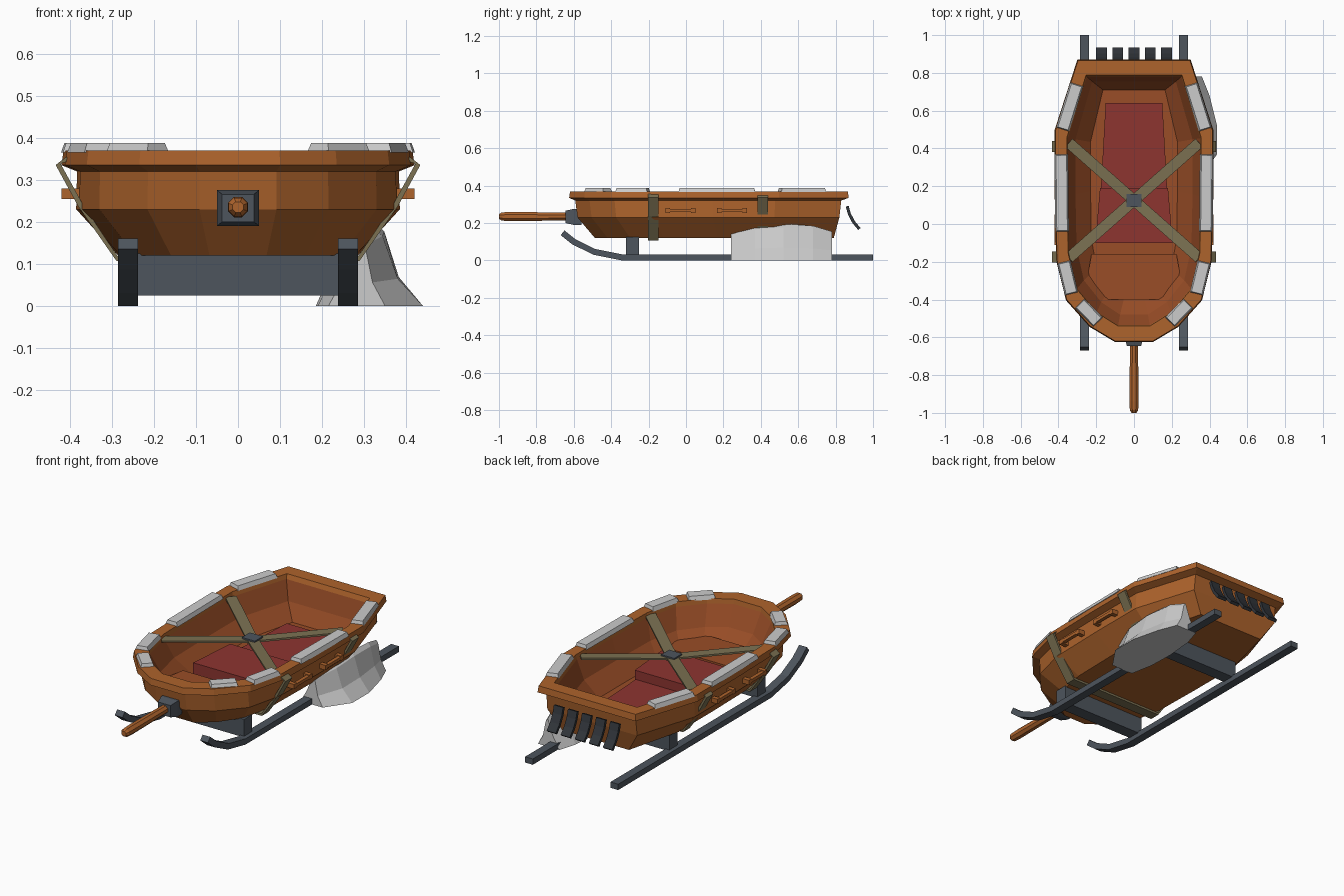
import bpy, bmesh, math
from mathutils import Vector

if "Cube" in bpy.data.objects:
    bpy.data.objects.remove(bpy.data.objects["Cube"])


def mat(name, r, g, b):
    m = bpy.data.materials.new(name)
    m.diffuse_color = (r, g, b, 1)
    m.use_nodes = True
    m.node_tree.nodes["Principled BSDF"].inputs["Base Color"].default_value = m.diffuse_color
    return m


WOOD = mat("orange_wood", 0.42, 0.125, 0.025)
INNER = mat("inner_wood", 0.32, 0.075, 0.02)
RED = mat("red_cloth", 0.27, 0.035, 0.03)
STEEL = mat("dark_steel", 0.075, 0.09, 0.11)
BLACK = mat("black_rubber", 0.03, 0.035, 0.042)
STRAP = mat("olive_webbing", 0.20, 0.165, 0.085)
SNOW = mat("snow", 0.55, 0.56, 0.58)


def loft(name, rings, m, cap0=True, cap1=True):
    bm = bmesh.new()
    vs = [[bm.verts.new(p) for p in r] for r in rings]
    n = len(rings[0])
    for a, b in zip(vs, vs[1:]):
        for i in range(n):
            j = (i + 1) % n
            bm.faces.new((a[i], a[j], b[j], b[i]))
    if cap0:
        bm.faces.new(vs[0][::-1])
    if cap1:
        bm.faces.new(vs[-1])
    if cap0 or cap1:
        bmesh.ops.recalc_face_normals(bm, faces=bm.faces)
    me = bpy.data.meshes.new(name)
    bm.to_mesh(me)
    bm.free()
    me.materials.append(m)
    ob = bpy.data.objects.new(name, me)
    bpy.context.collection.objects.link(ob)
    return ob


def strip(name, pts, side, w, t, m):
    """Flat bar of width w along 'side' and thickness t following a path."""
    pts, side = [Vector(p) for p in pts], Vector(side).normalized()
    rings = []
    for i, p in enumerate(pts):
        tan = (pts[min(i + 1, len(pts) - 1)] - pts[max(i - 1, 0)]).normalized()
        nor = tan.cross(side).normalized() * t / 2
        s = side * w / 2
        rings.append([p - s - nor, p + s - nor, p + s + nor, p - s + nor])
    return loft(name, rings, m)


def box(name, x0, x1, y0, y1, z0, z1, m):
    q = [(x0, y0), (x1, y0), (x1, y1), (x0, y1)]
    return loft(name, [[(x, y, z) for x, y in q] for z in (z0, z1)], m)


# Hull plan: half outline from bow to stern, remapped for each level
PLAN = [(0.10, -0.62), (0.235, -0.54), (0.36, -0.40), (0.412, -0.19),
        (0.42, 0.15), (0.42, 0.50), (0.30, 0.87)]


def half(hw, y0, y1):
    return [(x * hw / 0.42, y0 + (y + 0.62) / 1.49 * (y1 - y0)) for x, y in PLAN]


def ring(hw, y0, y1, z):
    h = half(hw, y0, y1)
    return [(x, y, z) for x, y in h] + [(-x, y, z) for x, y in reversed(h)]


RIM_IN = (0.355, -0.54, 0.79, 0.37)
loft("hull", [ring(0.285, -0.487, 0.79, 0.12), ring(0.385, -0.58, 0.82, 0.23),
              ring(0.383, -0.592, 0.83, 0.32), ring(0.42, -0.625, 0.87, 0.335),
              ring(0.415, -0.62, 0.865, 0.37), ring(*RIM_IN),
              ring(0.35, -0.535, 0.78, 0.345)], WOOD, cap1=False)
loft("hull_lining", [ring(0.35, -0.535, 0.78, 0.345), ring(0.31, -0.48, 0.755, 0.24),
                     ring(0.23, -0.40, 0.71, 0.155)], INNER, cap0=False)

# Front seat and red cushions
q = [(-0.19, -0.40), (0.19, -0.40), (0.25, -0.30), (0.225, -0.16), (-0.225, -0.16), (-0.25, -0.30)]
loft("front_seat", [[(x, y, z) for x, y in q] for z in (0.15, 0.205)], INNER)
for name, y0, y1, w0, w1, z in (("long_cushion", 0.19, 0.64, 0.175, 0.15, 0.18),
                                ("raised_cushion", -0.10, 0.19, 0.205, 0.18, 0.23)):
    q = [(-w0, y0), (w0, y0), (w1, y1), (-w1, y1)]
    loft(name, [[(x, y, zz) for x, y in q] for zz in (0.15, z)], RED)

# Runners with upturned tips, and cross members
for s, side in ((-1, "left"), (1, "right")):
    strip(side + "_runner", [(s * 0.2615, y, z) for y, z in
          ((1, 0.016), (-0.34, 0.016), (-0.49, 0.046), (-0.60, 0.100), (-0.66, 0.148))],
          (1, 0, 0), 0.047, 0.032, STEEL)
for name, y in (("front_crossbar", -0.32), ("rear_crossbar", 0.45)):
    box(name, -0.262, 0.262, y, y + 0.07, 0.025, 0.125, STEEL)

# Straps: crossed over the cargo and wrapped around the hull
for s, side in ((-1, "left"), (1, "right")):
    d = Vector((s * 0.66, 0.59, 0))
    strip(side + "_cross_strap", [(-s * 0.345, -0.18, 0.352), (0, 0.125, 0.327), (s * 0.345, 0.43, 0.352)],
          d.cross(Vector((0, 0, 1))), 0.058, 0.01, STRAP)
for name, y in (("front_hull_strap", -0.175), ("rear_hull_strap", 0.41)):
    h = [(0.405, 0.350), (0.428, 0.337), (0.375, 0.24), (0.288, 0.113)]
    path = [(x, y, z) for x, z in h] + [(-x, y, z) for x, z in reversed(h)]
    strip(name, path, (0, 1, 0), 0.058, 0.012, STRAP)
box("strap_buckle", -0.04, 0.04, 0.09, 0.16, 0.318, 0.342, STEEL)

# Tow handle with tapered socket
loft("tow_socket", [[(a * w, y, 0.233 + b * w * 0.86) for a, b in ((-1, -1), (1, -1), (1, 1), (-1, 1))]
                    for y, w in ((-0.56, 0.05), (-0.60, 0.05), (-0.645, 0.038))], STEEL)
loft("tow_handle", [[(r * math.cos((k + .5) * math.pi / 4), y, 0.235 + r * math.sin((k + .5) * math.pi / 4))
                     for k in range(8)]
                    for y, r in ((-0.60, 0.023), (-0.94, 0.026), (-0.985, 0.024), (-1.0, 0.014))], WOOD)

# Side grab handles
for s, side in ((-1, "left"), (1, "right")):
    for k, y in enumerate((-0.11, 0.165)):
        loft_pts = [(s * 0.37, y + 0.012, 0.267), (s * 0.41, y + 0.012, 0.267),
                    (s * 0.41, y + 0.148, 0.267), (s * 0.37, y + 0.148, 0.267)]
        for j, (a, b) in enumerate(((0, 0.024), (0.136, 0.16))):
            box(f"{side}_handle_{k}_post_{j}", s * 0.37, s * 0.42, y + a, y + b, 0.254, 0.28, WOOD)
        box(f"{side}_handle_{k}_bar", s * 0.40, s * 0.42, y + 0.02, y + 0.14, 0.259, 0.276, WOOD)

# Curved slats behind the stern
for k in range(5):
    strip(f"rear_slat_{k}", [(-0.172 + k * 0.086, y, z) for y, z in
          ((0.862, 0.29), (0.873, 0.25), (0.895, 0.207), (0.927, 0.168))],
          (1, 0, 0), 0.056, 0.016, BLACK)

# Snow patches on the rim
MID = [((a[0] + b[0]) / 2, (a[1] + b[1]) / 2)
       for a, b in zip(half(0.415, -0.62, 0.865), half(*RIM_IN[:3]))]


def rim_point(y):
    for (x0, y0), (x1, y1) in zip(MID, MID[1:]):
        if y <= y1:
            return Vector((x0 + (x1 - x0) * (y - y0) / (y1 - y0), y, 0))


for k, (y0, y1) in enumerate(((-0.52, -0.42), (-0.37, -0.20), (-0.04, 0.37), (0.50, 0.74))):
    a, b = rim_point(y0), rim_point(y1)
    d = (b - a).normalized()
    n = Vector((d.y, -d.x, 0))
    for s, side in ((-1, "left"), (1, "right")):
        rings = []
        for z, w, e in ((0.365, 0.036, 0), (0.388, 0.028, -0.006)):
            ps = [a - d * e - n * w, b + d * e - n * w, b + d * e + n * w, a - d * e + n * w]
            rings.append([(s * p.x, p.y, z) for p in ps])
        loft(f"{side}_rim_snow_{k}", rings, SNOW)

# Snow drift piled against the right runner
drift = []
for y, xi, xo, xm, z in ((0.24, 0.215, 0.35, 0.29, 0.16), (0.37, 0.19, 0.44, 0.32, 0.185),
                         (0.52, 0.185, 0.44, 0.325, 0.197), (0.68, 0.20, 0.40, 0.32, 0.185),
                         (0.78, 0.23, 0.36, 0.30, 0.155)):
    w = xo - xm
    drift.append([(xi, y, 0), (xo, y, 0), (xm + w * 0.5, y, z * 0.35), (xm + w * 0.2, y, z * 0.9),
                  (xm, y, z), (xi + 0.04, y, z * 0.45)])
loft("snow_drift", drift, SNOW)
